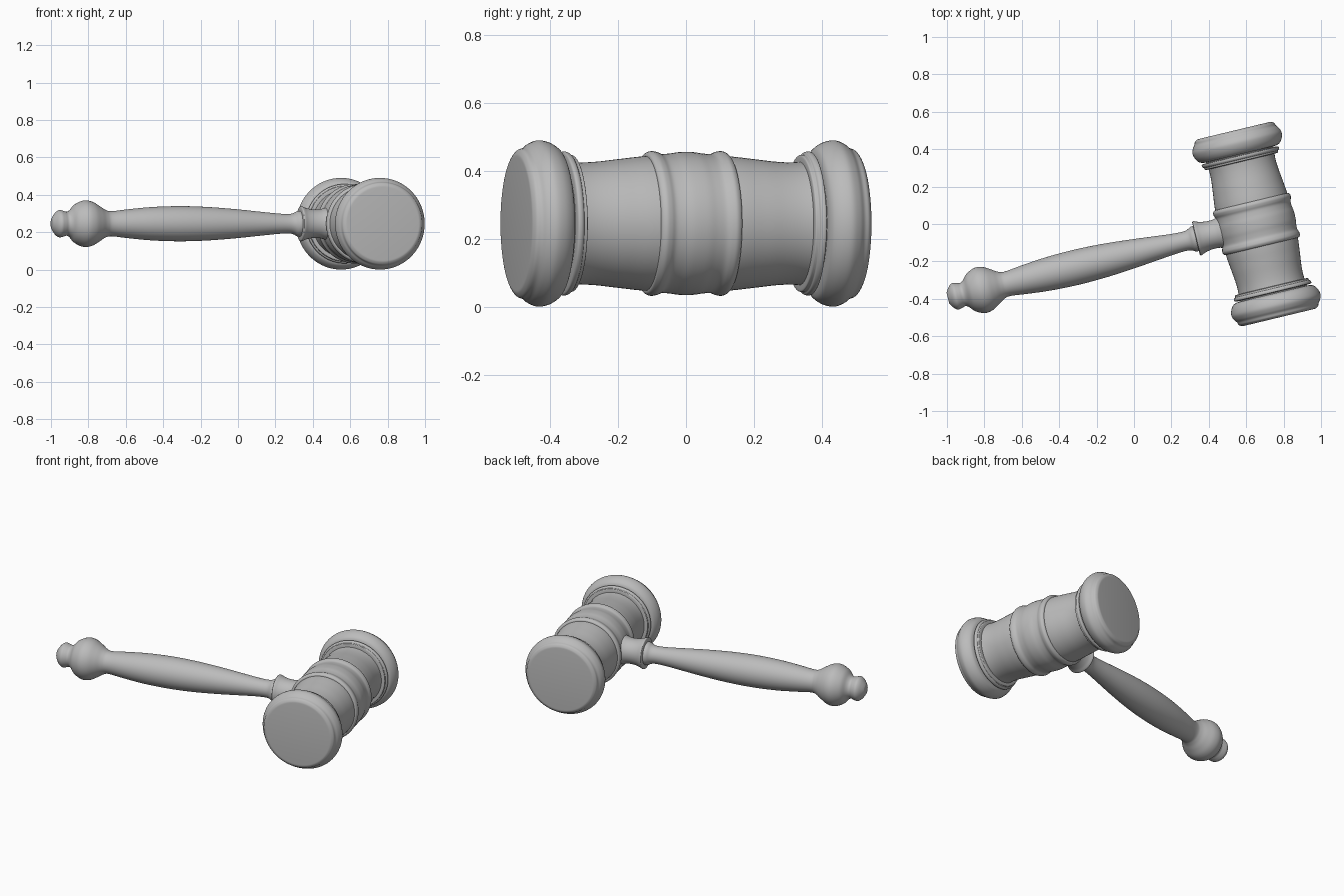
import bpy
import bmesh
import math
from mathutils import Matrix, Vector

cube = bpy.data.objects.get("Cube")
if cube:
    bpy.data.objects.remove(cube, do_unlink=True)

TILT = math.radians(13.5)
CENTRE = Vector((0.655, 0.0, 0.245))

# Single plain colour
grey = bpy.data.materials.new("plain grey")
grey.use_nodes = True
grey.diffuse_color = (0.5, 0.5, 0.5, 1)
grey.node_tree.nodes["Principled BSDF"].inputs["Base Color"].default_value = (0.5, 0.5, 0.5, 1)

# Placement of the two turning axes
place = Matrix.Translation(CENTRE) @ Matrix.Rotation(TILT, 4, "Z")
HEAD = place @ Matrix.Rotation(-math.pi / 2, 4, "X")
HANDLE = place @ Matrix.Rotation(math.pi / 2, 4, "Y")


def smooth_curve(points, steps=5):
    """Rounded path through the (radius, position) points."""
    pts = [Vector(p) for p in points]
    pts = [pts[0]] + pts + [pts[-1]]
    out = []
    for a, b, c, d in zip(pts, pts[1:], pts[2:], pts[3:]):
        for i in range(steps):
            t = i / steps
            out.append(0.5 * (2 * b + (c - a) * t + (2 * a - 5 * b + 4 * c - d) * t ** 2
                              + (3 * b - a - 3 * c + d) * t ** 3))
    return out + [pts[-1]]


def turn(name, points, matrix, sides=72):
    """Lathe a closed part; points are (position, radius) along the axis."""
    path = smooth_curve([(r, s) for s, r in points])
    path = [Vector((0, path[0].y))] + path + [Vector((0, path[-1].y))]
    bm = bmesh.new()
    verts = [bm.verts.new((p.x, 0, p.y)) for p in path]
    edges = [bm.edges.new(pair) for pair in zip(verts, verts[1:])]
    bmesh.ops.spin(bm, geom=verts + edges, cent=(0, 0, 0), axis=(0, 0, 1),
                   angle=2 * math.pi, steps=sides)
    bmesh.ops.remove_doubles(bm, verts=bm.verts, dist=0.0003)
    bmesh.ops.recalc_face_normals(bm, faces=bm.faces)
    mesh = bpy.data.meshes.new(name)
    bm.to_mesh(mesh)
    bm.free()
    mesh.materials.append(grey)
    obj = bpy.data.objects.new(name, mesh)
    bpy.context.collection.objects.link(obj)
    obj.matrix_world = matrix
    bpy.ops.object.select_all(action="DESELECT")
    obj.select_set(True)
    bpy.context.view_layer.objects.active = obj
    bpy.ops.object.shade_smooth_by_angle(angle=math.radians(40))
    return obj


def both_ways(half):
    return [(-s, r) for s, r in half] + [(s, r) for s, r in reversed(half)]


# Head: waisted barrel and raised centre band
turn("head_barrel", both_ways([(0.40, 0.19), (0.37, 0.184), (0.32, 0.18), (0.27, 0.182),
                               (0.2, 0.19), (0.1, 0.199)]), HEAD)
turn("centre_band", both_ways([(0.123, 0.195), (0.12, 0.206), (0.107, 0.213), (0.092, 0.211),
                               (0.075, 0.205), (0.05, 0.206), (0.02, 0.21)]), HEAD)

# Head: matching striking caps and bead rings at each end
CAP = [(0.383, 0.19), (0.386, 0.208), (0.395, 0.224), (0.418, 0.239), (0.447, 0.245),
       (0.472, 0.236), (0.488, 0.224), (0.503, 0.218), (0.512, 0.205), (0.514, 0.195)]
BEAD = [(0.343, 0.18), (0.345, 0.199), (0.352, 0.202), (0.356, 0.203), (0.36, 0.209),
        (0.368, 0.212), (0.376, 0.209), (0.379, 0.19)]
for side, sign in (("back", 1), ("front", -1)):
    turn(side + "_cap", [(sign * s, r) for s, r in CAP], HEAD)
    turn(side + "_bead", [(sign * s, r) for s, r in BEAD], HEAD)

# Handle: end knob, ball, swelling grip and slim neck
turn("handle", [(-1.697, 0.03), (-1.688, 0.045), (-1.672, 0.064), (-1.655, 0.073),
                (-1.635, 0.069), (-1.615, 0.064), (-1.597, 0.074), (-1.57, 0.103),
                (-1.523, 0.124), (-1.48, 0.119), (-1.44, 0.097), (-1.405, 0.075),
                (-1.37, 0.067), (-1.28, 0.077), (-1.15, 0.089), (-1.0, 0.094),
                (-0.85, 0.09), (-0.7, 0.079), (-0.55, 0.064), (-0.46, 0.055),
                (-0.4, 0.052), (-0.37, 0.056), (-0.345, 0.068), (-0.31, 0.068)], HANDLE)

# Collar where the handle meets the head
turn("collar", [(-0.333, 0.086), (-0.33, 0.093), (-0.322, 0.093), (-0.3, 0.084),
                (-0.265, 0.077), (-0.225, 0.077), (-0.19, 0.085), (-0.13, 0.09)], HANDLE)
